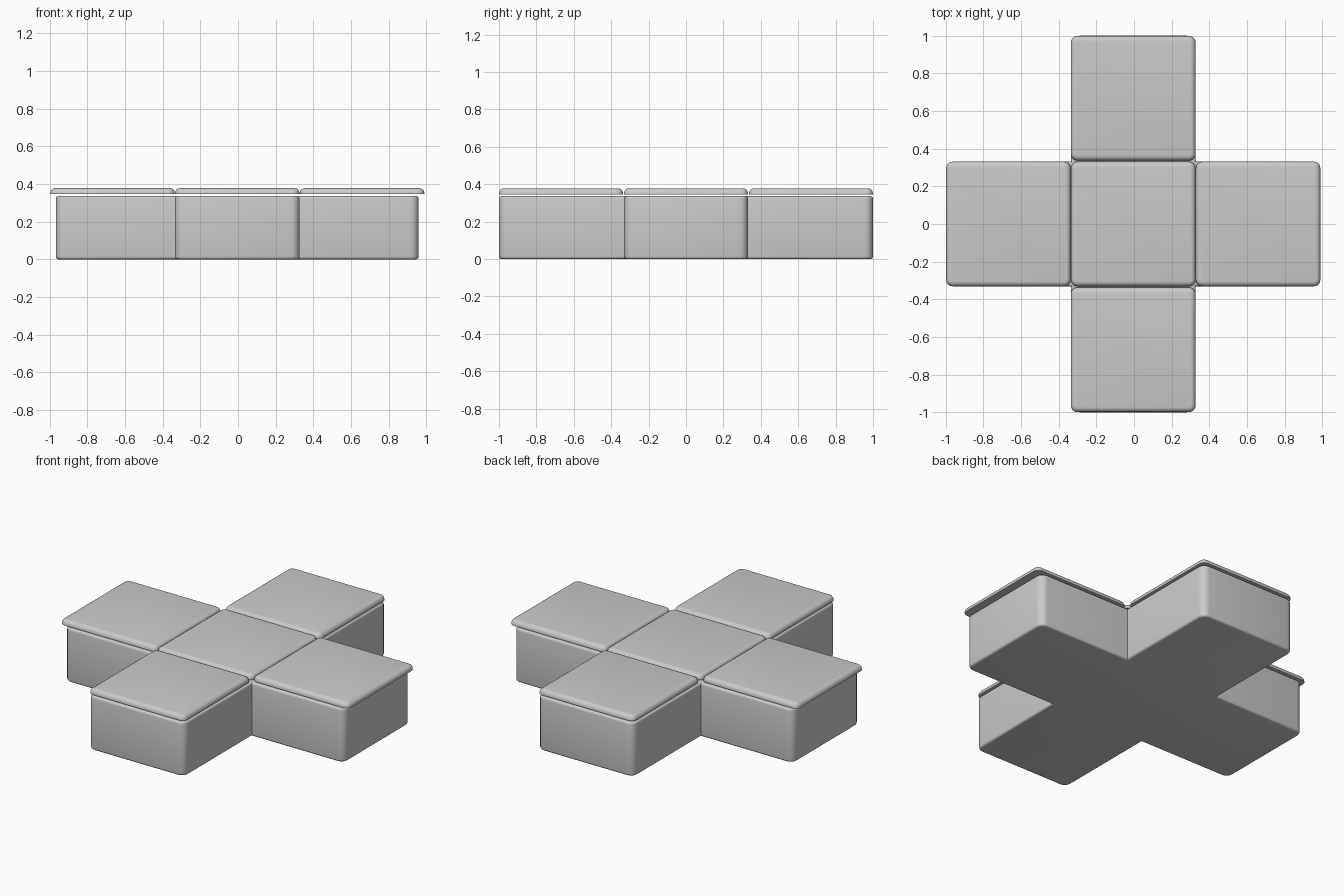
import bpy, bmesh

if "Cube" in bpy.data.objects:
    bpy.data.objects.remove(bpy.data.objects["Cube"])


def prism(name, outline, z0, z1, corner, rim_top, rim_bottom):
    """Extrude an outline, round its outer corners, then round its rims."""
    bm = bmesh.new()
    face = bm.faces.new([bm.verts.new((x, y, z0)) for x, y in outline])
    ext = bmesh.ops.extrude_face_region(bm, geom=[face])
    for v in ext["geom"]:
        if isinstance(v, bmesh.types.BMVert):
            v.co.z = z1
    bmesh.ops.recalc_face_normals(bm, faces=bm.faces)
    # outer vertical corners
    vert = [e for e in bm.edges
            if abs(e.verts[0].co.z - e.verts[1].co.z) > 1e-4 and e.is_convex]
    bmesh.ops.bevel(bm, geom=vert, offset=corner, segments=5, profile=0.5, affect='EDGES')
    # top and bottom rims
    for z, r in ((z1, rim_top), (z0, rim_bottom)):
        if r:
            rim = [e for e in bm.edges
                   if all(abs(v.co.z - z) < 1e-5 for v in e.verts)]
            bmesh.ops.bevel(bm, geom=rim, offset=r, segments=4, profile=0.5, affect='EDGES')
    bmesh.ops.recalc_face_normals(bm, faces=bm.faces)
    me = bpy.data.meshes.new(name)
    bm.to_mesh(me)
    bm.free()
    ob = bpy.data.objects.new(name, me)
    bpy.context.collection.objects.link(ob)
    bpy.context.view_layer.objects.active = ob
    ob.select_set(True)
    bpy.ops.object.shade_smooth_by_angle(angle=0.6)
    ob.select_set(False)
    return ob


# cross-shaped base
cx, a, ex, ey = -0.004, 0.331, 0.964, 1.0
quarter = [(a, -ey), (a, -a), (ex, -a), (ex, a), (a, a), (a, ey)]
cross = [(x + cx, y) for x, y in quarter]
cross += [(-x + cx, y) for x, y in reversed(quarter)]
prism("cross_base", cross, 0.0, 0.336, 0.045, 0.014, 0.014)

# five thin cushion tops floating just above the base
for name, i, j in (("centre_top", 0, 0), ("left_top", -1, 0), ("right_top", 1, 0),
                   ("front_top", 0, -1), ("back_top", 0, 1)):
    x, y, h = cx + i * 0.663, j * 0.668, 0.331
    square = [(x - h, y - h), (x + h, y - h), (x + h, y + h), (x - h, y + h)]
    prism(name, square, 0.346, 0.378, 0.035, 0.026, 0)
